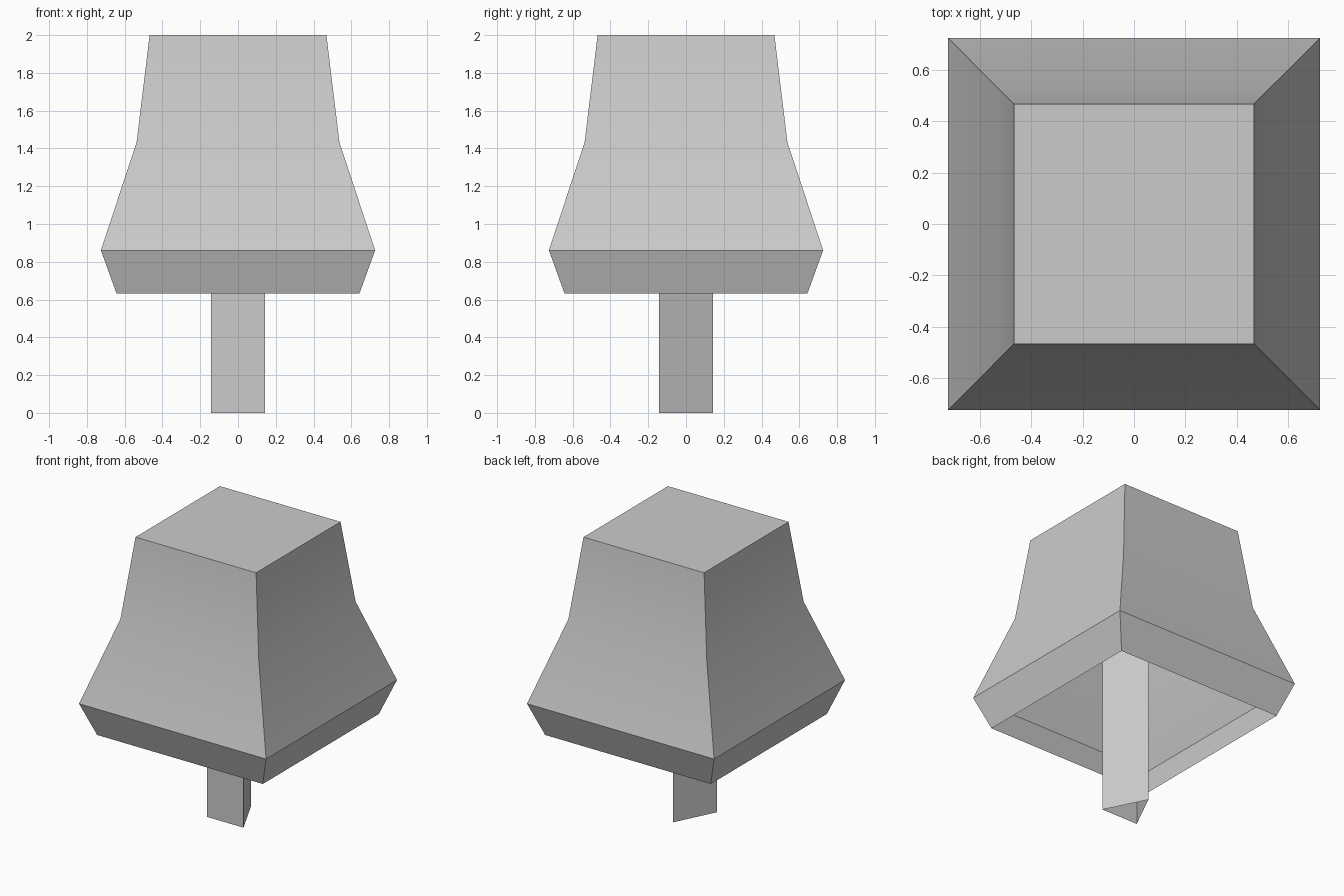
import bpy, bmesh, math

if "Cube" in bpy.data.objects:
    bpy.data.objects.remove(bpy.data.objects["Cube"])


def loft(name, rings, cap_top=False):
    """Skin a stack of closed rings into an open-bottomed shell."""
    bm = bmesh.new()
    loops = [[bm.verts.new(p) for p in ring] for ring in rings]
    for low, high in zip(loops, loops[1:]):
        n = len(low)
        for i in range(n):
            j = (i + 1) % n
            bm.faces.new((low[i], low[j], high[j], high[i]))
    if cap_top:
        bm.faces.new(loops[-1])
    mesh = bpy.data.meshes.new(name)
    bm.to_mesh(mesh)
    bm.free()
    obj = bpy.data.objects.new(name, mesh)
    bpy.context.collection.objects.link(obj)
    bpy.ops.object.select_all(action='DESELECT')
    obj.select_set(True)
    bpy.context.view_layer.objects.active = obj
    bpy.ops.object.shade_smooth_by_angle(angle=math.radians(30))
    return obj


# Crown: square shell, open underneath (half width, height)
profile = [(0.643, 0.632), (0.726, 0.861), (0.537, 1.432), (0.468, 2.0)]
square = [(-1, -1), (1, -1), (1, 1), (-1, 1)]
loft("tree_crown", [[(x * r, y * r, z) for x, y in square] for r, z in profile], cap_top=True)

# Trunk: open three-sided tube running up inside the crown
triangle = [(-0.142, -0.142), (0.142, -0.142), (0, 0.142)]
loft("tree_trunk", [[(x, y, z) for x, y in triangle] for z in (0, 1.3)])
